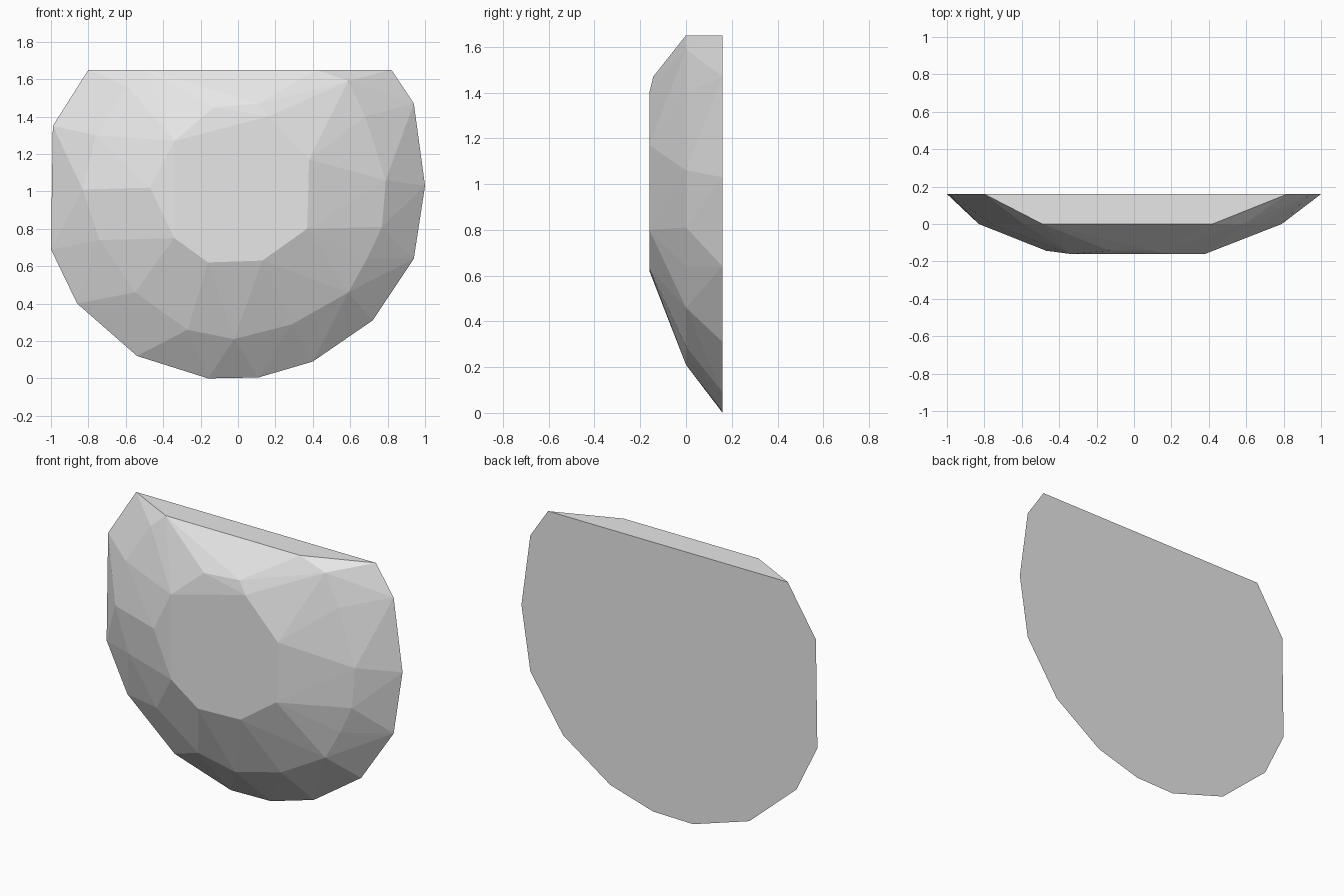
import bpy
import bmesh
import math

cube = bpy.data.objects.get("Cube")
if cube:
    bpy.data.objects.remove(cube, do_unlink=True)

# Stone material
stone = bpy.data.materials.new("stone grey")
stone.use_nodes = True
grey = (0.8, 0.8, 0.8, 1)
stone.diffuse_color = grey
shader = next(n for n in stone.node_tree.nodes if n.type == 'BSDF_PRINCIPLED')
shader.inputs["Base Color"].default_value = grey
shader.inputs["Roughness"].default_value = 0.9

# Chipped outlines in (x, z), from the flat back to the small front facet
back_outline = [(-.80, 1.65), (-.99, 1.35), (-1, .69), (-.86, .40), (-.54, .12),
                (-.16, 0), (.11, .005), (.40, .09), (.72, .31), (.94, .64),
                (1, 1.03), (.94, 1.47), (.82, 1.65)]
middle_outline = [(-.49, 1.65), (-.59, 1.56), (-.76, 1.30), (-.83, 1.01), (-.74, .74),
                  (-.55, .46), (-.27, .26), (-.02, .21), (.29, .29), (.59, .46),
                  (.69, .64), (.77, .81), (.79, 1.06), (.68, 1.40), (.59, 1.59), (.42, 1.65)]
front_outline = [(-.34, 1.27), (-.34, .75), (-.16, .62), (.13, .63),
                 (.37, .80), (.38, 1.17), (.16, 1.40)]
chipped_corners = [(-.47, 1.02), (-.13, 1.45), (.11, 1.47)]

# Faceted stone slab: the hull of the stacked outlines
bm = bmesh.new()
for depth, outline in ((.16, back_outline), (0, middle_outline),
                       (-.16, front_outline), (-.143, chipped_corners)):
    for x, z in outline:
        bm.verts.new((x, depth, z))
hull = bmesh.ops.convex_hull(bm, input=bm.verts[:])
loose = [v for v in bm.verts if not v.link_faces]
bmesh.ops.delete(bm, geom=loose, context='VERTS')
bmesh.ops.dissolve_limit(bm, angle_limit=math.radians(1),
                         verts=bm.verts[:], edges=bm.edges[:])
bmesh.ops.recalc_face_normals(bm, faces=bm.faces[:])

mesh = bpy.data.meshes.new("rock_slab")
bm.to_mesh(mesh)
bm.free()
mesh.materials.append(stone)
rock = bpy.data.objects.new("rock_slab", mesh)
bpy.context.collection.objects.link(rock)
